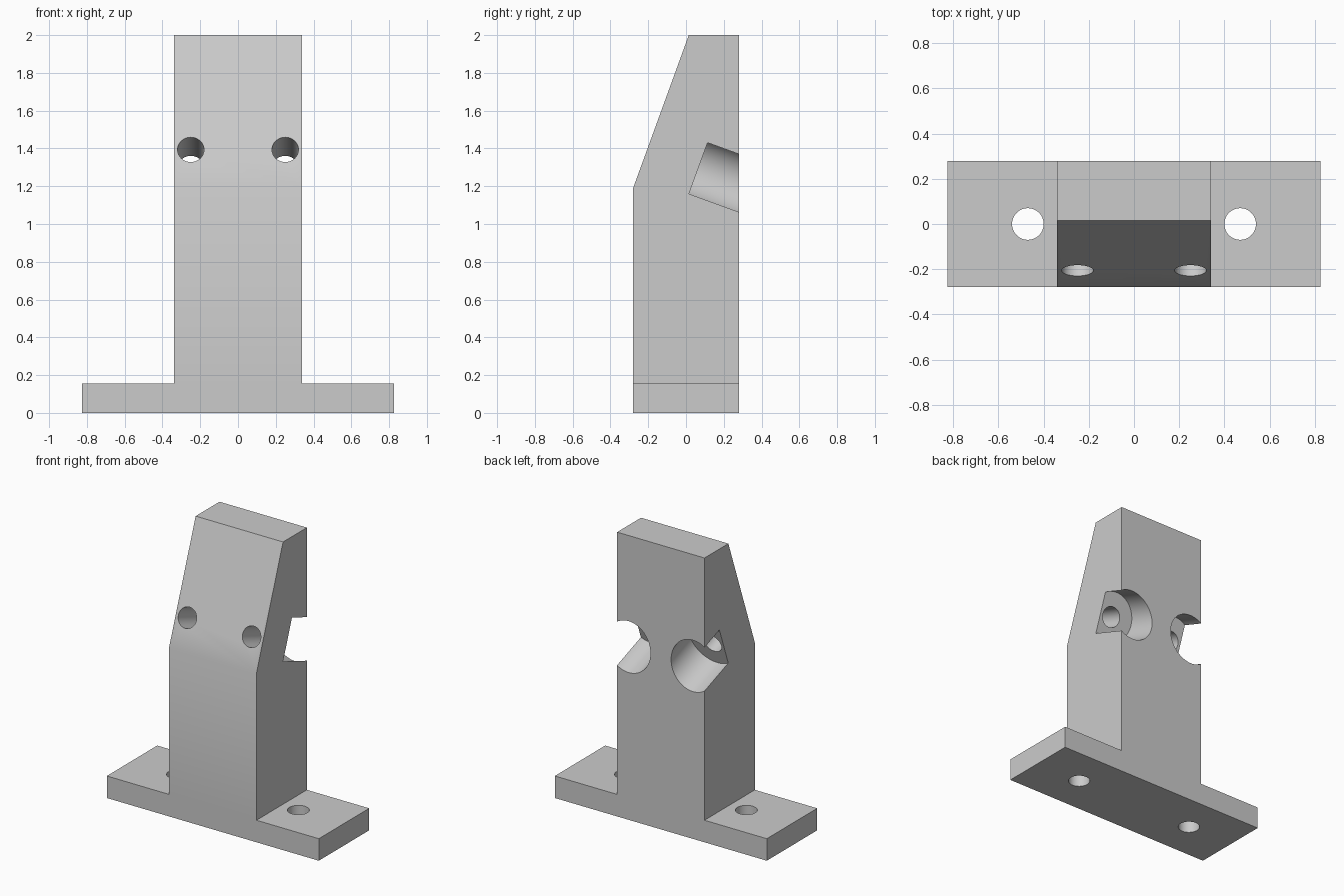
import bpy, bmesh, math
from mathutils import Vector

cube = bpy.data.objects.get("Cube")
if cube:
    bpy.data.objects.remove(cube, do_unlink=True)

HALF_DEPTH = 0.28
BASE_HALF, BASE_TOP = 0.825, 0.155
POST_HALF, HEIGHT = 0.34, 2.0
TILT = math.radians(20)
BORE_AXIS = Vector((0, math.cos(TILT), -math.sin(TILT)))  # runs from the slope to the back

grey = bpy.data.materials.new("plain grey")
grey.use_nodes = True
colour = (0.6, 0.6, 0.6, 1)
grey.diffuse_color = colour
grey.node_tree.nodes["Principled BSDF"].inputs["Base Color"].default_value = colour


def make_object(name, bm):
    bmesh.ops.recalc_face_normals(bm, faces=bm.faces)
    mesh = bpy.data.meshes.new(name)
    bm.to_mesh(mesh)
    bm.free()
    mesh.materials.append(grey)
    obj = bpy.data.objects.new(name, mesh)
    bpy.context.collection.objects.link(obj)
    return obj


def drill(target, start, axis, radius, length):
    """Cut a round hole that begins at start and runs along axis."""
    bm = bmesh.new()
    bmesh.ops.create_cone(bm, cap_ends=True, segments=64, radius1=radius,
                          radius2=radius, depth=length)
    cutter = make_object("hole_cutter", bm)
    cutter.hide_render = True
    cutter.rotation_mode = 'QUATERNION'
    cutter.rotation_quaternion = axis.to_track_quat('Z', 'Y')
    cutter.location = start + axis * length / 2
    mod = target.modifiers.new("hole", 'BOOLEAN')
    mod.operation = 'DIFFERENCE'
    mod.solver = 'EXACT'
    mod.object = cutter
    bpy.context.view_layer.objects.active = target
    bpy.ops.object.modifier_apply(modifier=mod.name)
    bpy.data.objects.remove(cutter, do_unlink=True)


# Upside-down T outline, extruded through the depth
half = [(BASE_HALF, 0), (BASE_HALF, BASE_TOP), (POST_HALF, BASE_TOP), (POST_HALF, HEIGHT)]
outline = half + [(-x, z) for x, z in reversed(half)]
bm = bmesh.new()
face = bm.faces.new([bm.verts.new((x, -HALF_DEPTH, z)) for x, z in outline])
extruded = bmesh.ops.extrude_face_region(bm, geom=[face])
bmesh.ops.translate(bm, vec=(0, 2 * HALF_DEPTH, 0),
                    verts=[v for v in extruded["geom"] if isinstance(v, bmesh.types.BMVert)])
bmesh.ops.recalc_face_normals(bm, faces=bm.faces)

# Sloped upper front
cut = bmesh.ops.bisect_plane(bm, geom=bm.verts[:] + bm.edges[:] + bm.faces[:],
                             plane_co=(0, -HALF_DEPTH, 1.19), plane_no=-BORE_AXIS,
                             clear_outer=True)
bmesh.ops.holes_fill(bm, edges=[e for e in bm.edges if e.is_boundary])
bracket = make_object("bracket", bm)

for side in (-1, 1):
    # Tilted screw hole with a wide counterbore open to the back and side
    seat = Vector((side * 0.25, 0.065, 1.295))
    drill(bracket, seat, BORE_AXIS, 0.17, 0.6)
    drill(bracket, seat - BORE_AXIS * 0.5, BORE_AXIS, 0.07, 0.6)
    # Mounting hole in the foot
    drill(bracket, Vector((side * 0.47, 0, -0.1)), Vector((0, 0, 1)), 0.07, 0.4)

bpy.ops.object.select_all(action='DESELECT')
bracket.select_set(True)
bpy.context.view_layer.objects.active = bracket
bpy.ops.object.shade_smooth_by_angle(angle=math.radians(30))
